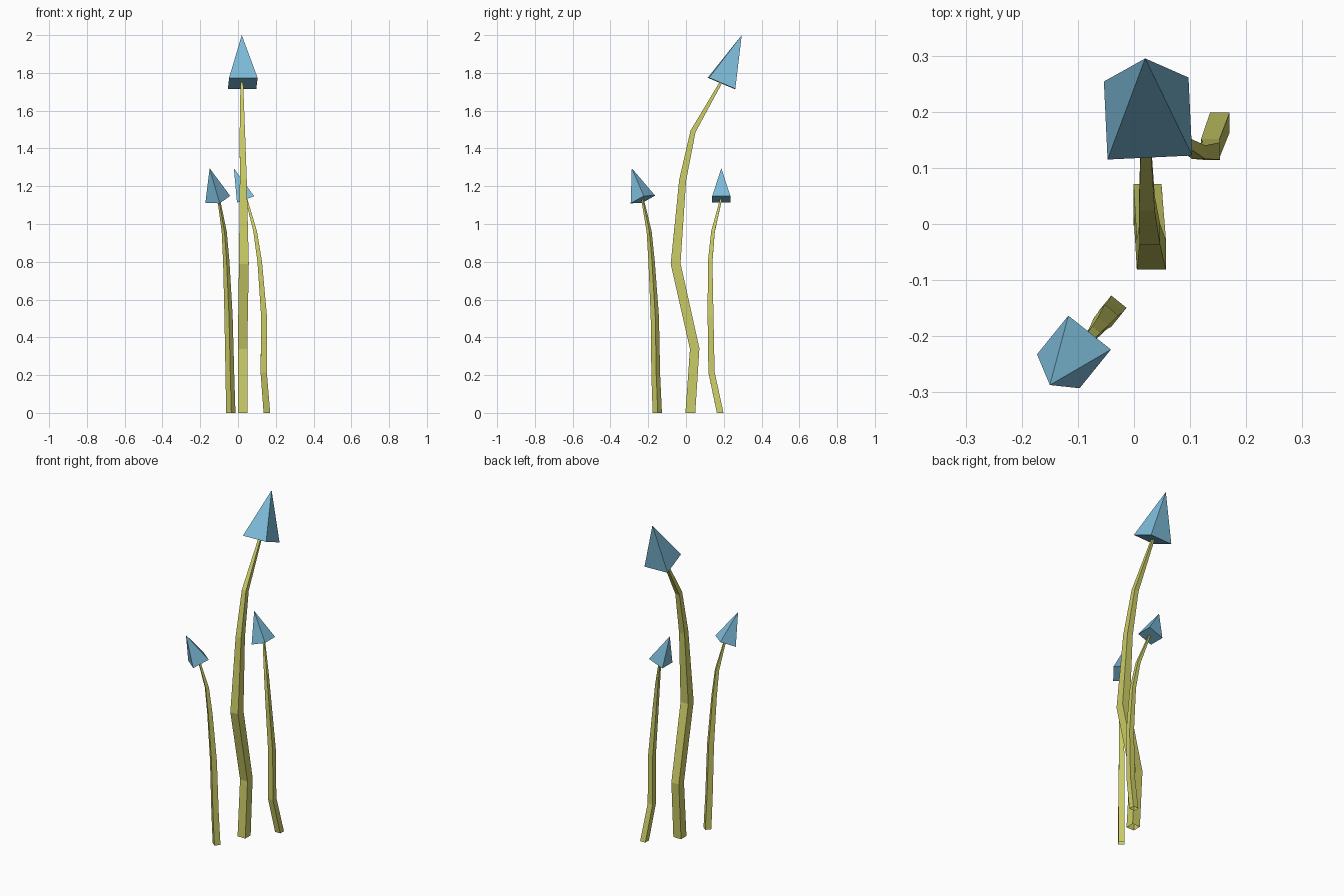
import bpy, bmesh, math
from mathutils import Vector

cube = bpy.data.objects.get("Cube")
if cube:
    bpy.data.objects.remove(cube, do_unlink=True)


def material(name, color):
    m = bpy.data.materials.new(name)
    m.use_nodes = True
    m.diffuse_color = color
    m.node_tree.nodes["Principled BSDF"].inputs["Base Color"].default_value = color
    return m


blue = material("pale_blue", (0.205, 0.497, 0.686, 1))
olive = material("yellow_green", (0.597, 0.604, 0.133, 1))


def square(bm, center, axis, yaw, half):
    """Square ring of vertices perpendicular to the axis."""
    axis = axis.normalized()
    u = Vector((math.cos(yaw), math.sin(yaw), 0))
    u = (u - axis * u.dot(axis)).normalized()
    v = axis.cross(u)
    return [bm.verts.new(center + (u * a + v * b) * half)
            for a, b in ((-1, -1), (1, -1), (1, 1), (-1, 1))]


def finish(bm, name, mat):
    bmesh.ops.recalc_face_normals(bm, faces=bm.faces)
    mesh = bpy.data.meshes.new(name)
    bm.to_mesh(mesh)
    bm.free()
    mesh.materials.append(mat)
    bpy.context.collection.objects.link(bpy.data.objects.new(name, mesh))


def stem(name, path, widths, yaw):
    """Tapered square tube along a bent path, open at the ground."""
    bm = bmesh.new()
    pts = [Vector(p) for p in path]
    last = len(pts) - 1
    rings = []
    for i, p in enumerate(pts):
        before = (p - pts[i - 1]).normalized() if i else Vector((0, 0, 1))
        after = (pts[i + 1] - p).normalized() if i < last else before
        axis = before + after if i else before
        rings.append(square(bm, p, axis, yaw, widths[i]))
    for lo, hi in zip(rings, rings[1:]):
        for k in range(4):
            n = (k + 1) % 4
            bm.faces.new((lo[k], lo[n], hi[n], hi[k]))
    bm.faces.new(rings[-1])
    finish(bm, name, olive)


def cap(name, center, apex, half, yaw):
    """Four-sided pyramid leaning towards its apex."""
    bm = bmesh.new()
    center, apex = Vector(center), Vector(apex)
    base = square(bm, center, apex - center, yaw, half)
    tip = bm.verts.new(apex)
    for k in range(4):
        bm.faces.new((base[k], base[(k + 1) % 4], tip))
    bm.faces.new(base[::-1])
    finish(bm, name, blue)


small = (0.0175, 0.0165, 0.0155, 0.012, 0.0095, 0.005)

# Tall middle mushroom
stem("tall_stem",
     [(.025, .023, 0), (.024, .046, .34), (.031, -.055, .79),
      (.028, -.018, 1.23), (.023, .037, 1.49), (.02, .185, 1.75)],
     (.026, .025, .026, .0185, .014, .007), 0)
cap("tall_cap", (.025, .188, 1.745), (.02, .295, 2.0), .0755, math.radians(2.7))

# Small front mushroom
yaw = math.radians(-39)
stem("front_stem",
     [(-.038, -.152, 0), (-.043, -.16, .2), (-.05, -.165, .51),
      (-.062, -.182, .8), (-.073, -.195, .96), (-.102, -.23, 1.13)],
     small, yaw)
cap("front_cap", (-.107, -.228, 1.13), (-.15, -.287, 1.295), .0485, yaw)

# Small back mushroom
yaw = math.radians(90)
stem("back_stem",
     [(.153, .181, 0), (.136, .135, .215), (.138, .13, .51),
      (.115, .128, .8), (.091, .143, .96), (.045, .185, 1.13)],
     small, yaw)
cap("back_cap", (.04, .187, 1.13), (-.022, .187, 1.295), .0485, yaw)
